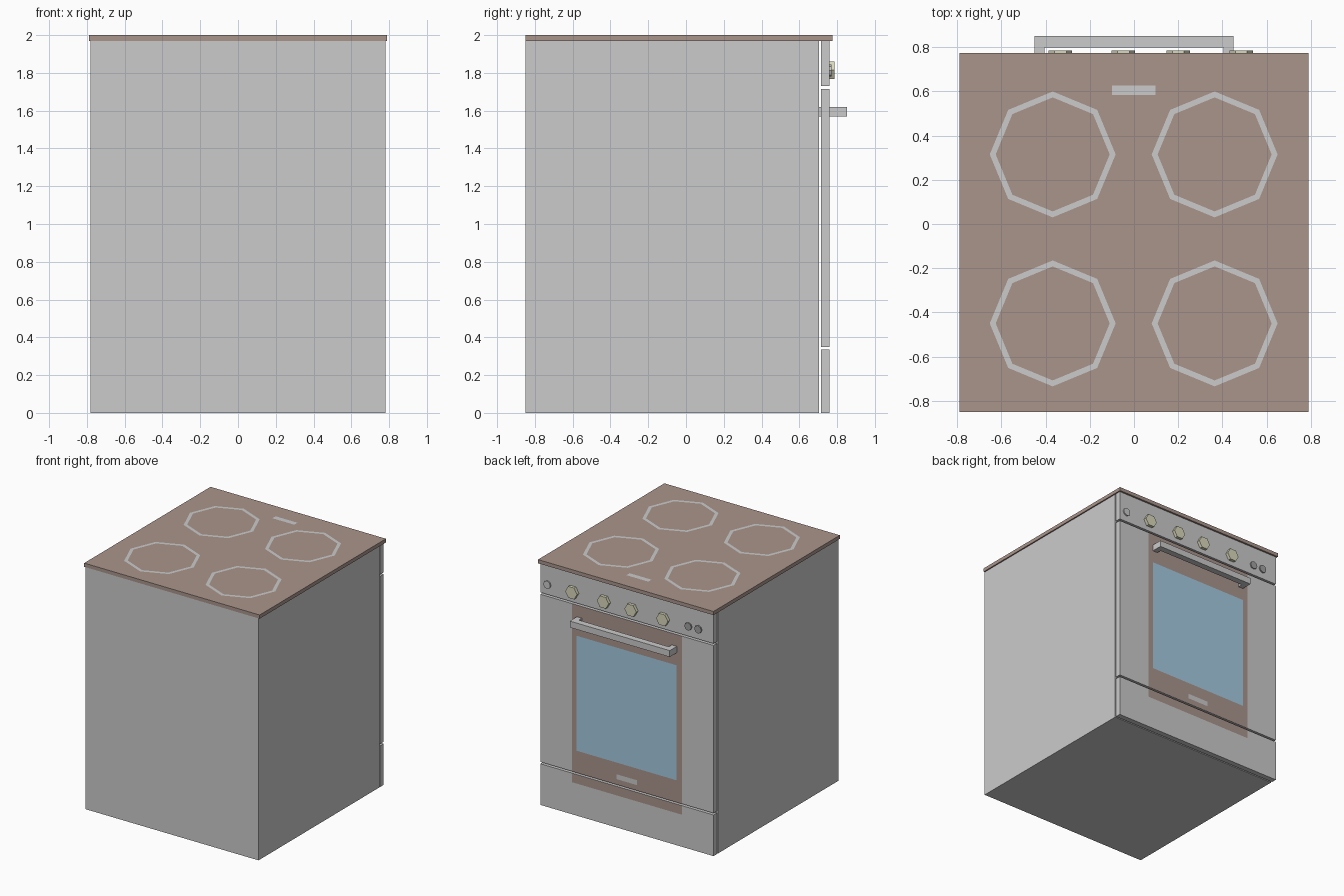
import bpy, bmesh, math

if "Cube" in bpy.data.objects:
    bpy.data.objects.remove(bpy.data.objects["Cube"])


def material(name, rgb):
    m = bpy.data.materials.new(name)
    m.diffuse_color = (*rgb, 1)
    m.use_nodes = True
    m.node_tree.nodes["Principled BSDF"].inputs["Base Color"].default_value = m.diffuse_color
    return m


BROWN = material("brown_glass", (0.40, 0.30, 0.26))
BLUE = material("window_blue", (0.38, 0.60, 0.75))
CREAM = material("knob_cream", (0.70, 0.69, 0.50))
DARK = material("dark_grey", (0.35, 0.35, 0.35))


def finish(name, bm, mat=None):
    mesh = bpy.data.meshes.new(name)
    bm.normal_update()
    bm.to_mesh(mesh)
    bm.free()
    ob = bpy.data.objects.new(name, mesh)
    bpy.context.collection.objects.link(ob)
    if mat:
        mesh.materials.append(mat)
    return ob


def box(name, x, y, z, mat=None):
    bm = bmesh.new()
    bmesh.ops.create_cube(bm, size=1)
    for v in bm.verts:
        v.co = [(a + b) / 2 + c * (b - a) for c, (a, b) in zip(v.co, (x, y, z))]
    return finish(name, bm, mat)


def sheet(name, points, mat=None):
    bm = bmesh.new()
    bm.faces.new([bm.verts.new(p) for p in points])
    return finish(name, bm, mat)


def door_sheet(name, half, z0, z1, y, mat=None):
    # Rectangle facing +y
    return sheet(name, [(half, y, z0), (-half, y, z0), (-half, y, z1), (half, y, z1)], mat)


def button(name, x, z, radius, y0, y1, sides, mat=None):
    # Low-poly disc with a corner on the x axis, standing out along +y
    bm = bmesh.new()
    ring = [(x + radius * math.cos(math.tau * i / sides),
             z + radius * math.sin(math.tau * i / sides)) for i in range(sides)]
    back = [bm.verts.new((a, y0, b)) for a, b in ring]
    face = bm.faces.new(back)
    new = bmesh.ops.extrude_face_region(bm, geom=[face])["geom"]
    bmesh.ops.translate(bm, vec=(0, y1 - y0, 0),
                        verts=[g for g in new if isinstance(g, bmesh.types.BMVert)])
    bmesh.ops.recalc_face_normals(bm, faces=bm.faces)
    return finish(name, bm, mat)


def burner(name, cx, cy, outer=0.285, inner=0.258, z=2.0015):
    # Flat octagonal ring on the hob
    bm = bmesh.new()
    loops = [[bm.verts.new((cx + r * math.cos(math.tau * i / 8),
                            cy + r * math.sin(math.tau * i / 8), z)) for i in range(8)]
             for r in (inner, outer)]
    for i in range(8):
        j = (i + 1) % 8
        bm.faces.new((loops[0][i], loops[1][i], loops[1][j], loops[0][j]))
    return finish(name, bm)


# Cabinet and hob
box("oven_body", (-0.78, 0.78), (-0.85, 0.705), (0, 1.97))
box("hob_plate", (-0.79, 0.79), (-0.85, 0.775), (1.97, 2.0), BROWN)
for row, cy in (("near_door", 0.315), ("far", -0.45)):
    for side, cx in (("left", -0.368), ("right", 0.365)):
        burner(f"burner_{row}_{side}", cx, cy)
sheet("hob_indicator", [(-0.1, 0.585, 2.0015), (0.097, 0.585, 2.0015),
                        (0.097, 0.627, 2.0015), (-0.1, 0.627, 2.0015)])

# Door-side panels
for name, z in (("drawer", (0, 0.335)), ("oven_door", (0.35, 1.715)),
                ("control_panel", (1.73, 1.97))):
    box(name, (-0.78, 0.78), (0.715, 0.76), z)

# Coloured areas on the door and drawer
door_sheet("drawer_glass", 0.495, 0.262, 0.335, 0.7615, BROWN)
door_sheet("door_glass", 0.495, 0.35, 1.715, 0.7615, BROWN)
door_sheet("door_window", 0.45, 0.53, 1.466, 0.763, BLUE)
door_sheet("door_trim_plate", 0.093, 0.395, 0.435, 0.763)

# U-shaped handle: profile in plan, extruded upwards
bm = bmesh.new()
plan = [(-0.45, 0.705), (-0.405, 0.705), (-0.405, 0.80), (0.405, 0.80),
        (0.405, 0.705), (0.45, 0.705), (0.45, 0.852), (-0.45, 0.852)]
base = bm.faces.new([bm.verts.new((x, y, 1.568)) for x, y in plan])
new = bmesh.ops.extrude_face_region(bm, geom=[base])["geom"]
bmesh.ops.translate(bm, vec=(0, 0, 0.052),
                    verts=[g for g in new if isinstance(g, bmesh.types.BMVert)])
bmesh.ops.recalc_face_normals(bm, faces=bm.faces)
finish("door_handle", bm)

# Knobs, lamp and push buttons
for i, x in enumerate((-0.333, -0.048, 0.2, 0.485)):
    button(f"knob_{i + 1}", x, 1.814, 0.053, 0.755, 0.785, 6, CREAM)
button("indicator_lamp", 0.715, 1.812, 0.032, 0.755, 0.77, 8)
for i, x in enumerate((-0.555, -0.645)):
    button(f"push_button_{i + 1}", x, 1.812, 0.032, 0.755, 0.77, 8, DARK)
